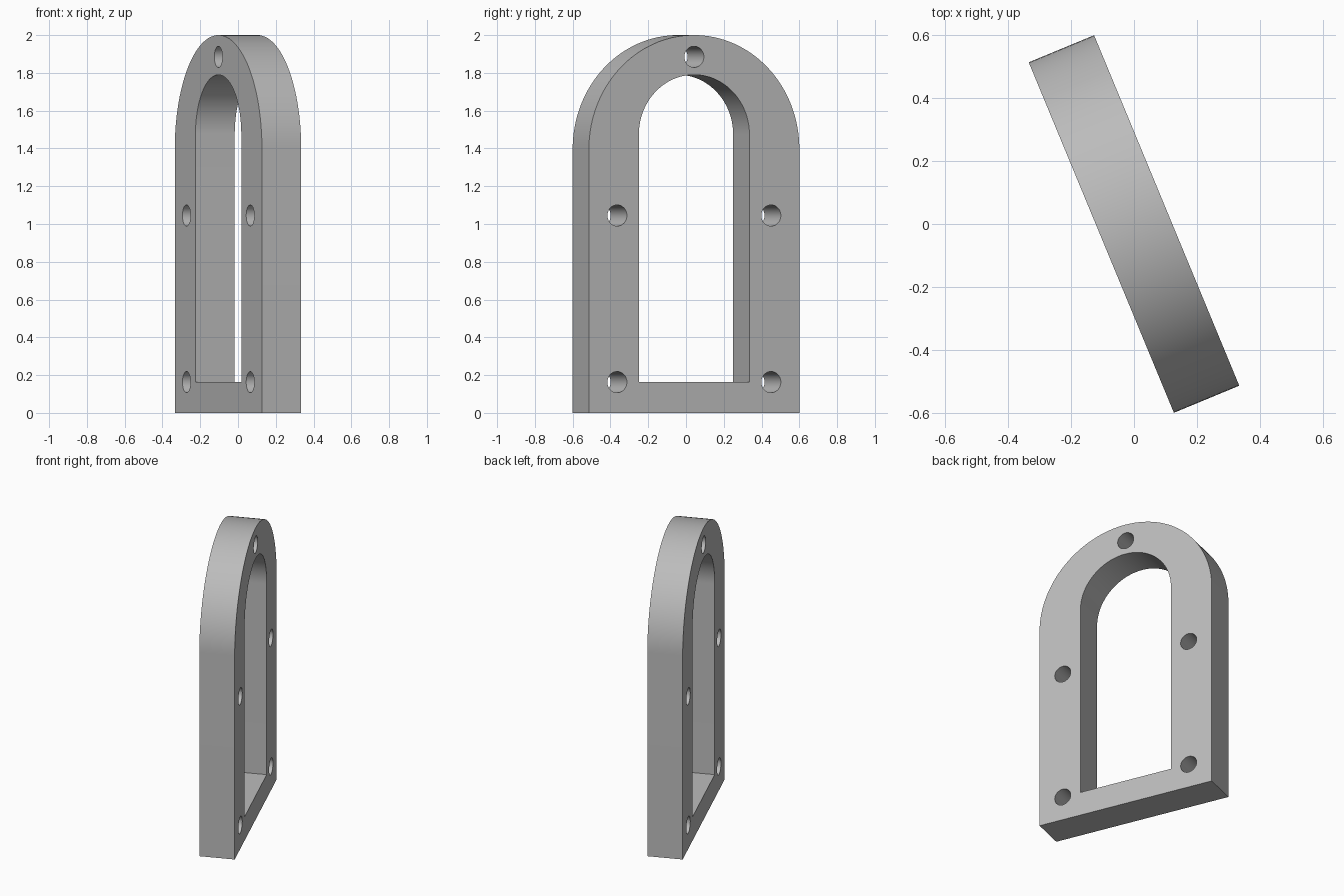
import bpy
import bmesh
from math import pi, cos, sin, radians
from mathutils import Matrix

cube = bpy.data.objects.get("Cube")
if cube:
    bpy.data.objects.remove(cube, do_unlink=True)

# Main dimensions
THICKNESS = 0.225
OUTER_R, OUTER_TOP = 0.603, 2.0
INNER_R, INNER_TOP, SILL = 0.317, 1.79, 0.163
HOLE_R, HOLE_X = 0.056, 0.441
TURN = radians(-67.5)

# Single neutral material
grey = bpy.data.materials.new("plain_grey")
grey.use_nodes = True
colour = (0.5, 0.5, 0.5, 1)
grey.diffuse_color = colour
grey.node_tree.nodes["Principled BSDF"].inputs["Base Color"].default_value = colour


def arch(radius, bottom, top, steps=64):
    """Round-headed outline: flat bottom, straight sides, semicircular top."""
    spring = top - radius
    head = [(radius * cos(pi * i / steps), spring + radius * sin(pi * i / steps))
            for i in range(steps + 1)]
    return [(-radius, bottom), (radius, bottom)] + head


def circle(x, z, radius, steps=40):
    return [(x + radius * cos(2 * pi * i / steps), z + radius * sin(2 * pi * i / steps))
            for i in range(steps)]


# Outer outline, window opening and five bolt holes
outlines = [arch(OUTER_R, 0, OUTER_TOP), arch(INNER_R, SILL, INNER_TOP),
            circle(0, 1.885, HOLE_R)]
for side in (-1, 1):
    for z in (0.163, 1.045):
        outlines.append(circle(side * HOLE_X, z, HOLE_R))

# Fill the outlines and extrude them to the plate thickness
curve = bpy.data.curves.new("arch_profile", "CURVE")
curve.dimensions = "2D"
curve.fill_mode = "BOTH"
curve.extrude = THICKNESS / 2
for points in outlines:
    spline = curve.splines.new("POLY")
    spline.points.add(len(points) - 1)
    for point, (x, z) in zip(spline.points, points):
        point.co = (x, z, 0, 1)
    spline.use_cyclic_u = True

frame = bpy.data.objects.new("arched_frame", curve)
bpy.context.collection.objects.link(frame)
bpy.ops.object.select_all(action="DESELECT")
frame.select_set(True)
bpy.context.view_layer.objects.active = frame
bpy.ops.object.convert(target="MESH")
frame = bpy.context.object

# Weld the shell, stand it upright and turn it
mesh = frame.data
bm = bmesh.new()
bm.from_mesh(mesh)
bmesh.ops.remove_doubles(bm, verts=bm.verts, dist=0.0001)
bmesh.ops.dissolve_limit(bm, angle_limit=radians(0.5), verts=bm.verts, edges=bm.edges)
bmesh.ops.recalc_face_normals(bm, faces=bm.faces)
bm.transform(Matrix.Rotation(TURN, 4, "Z") @ Matrix.Rotation(pi / 2, 4, "X"))
bm.to_mesh(mesh)
bm.free()
mesh.materials.clear()
mesh.materials.append(grey)
bpy.ops.object.shade_smooth_by_angle(angle=radians(30))
